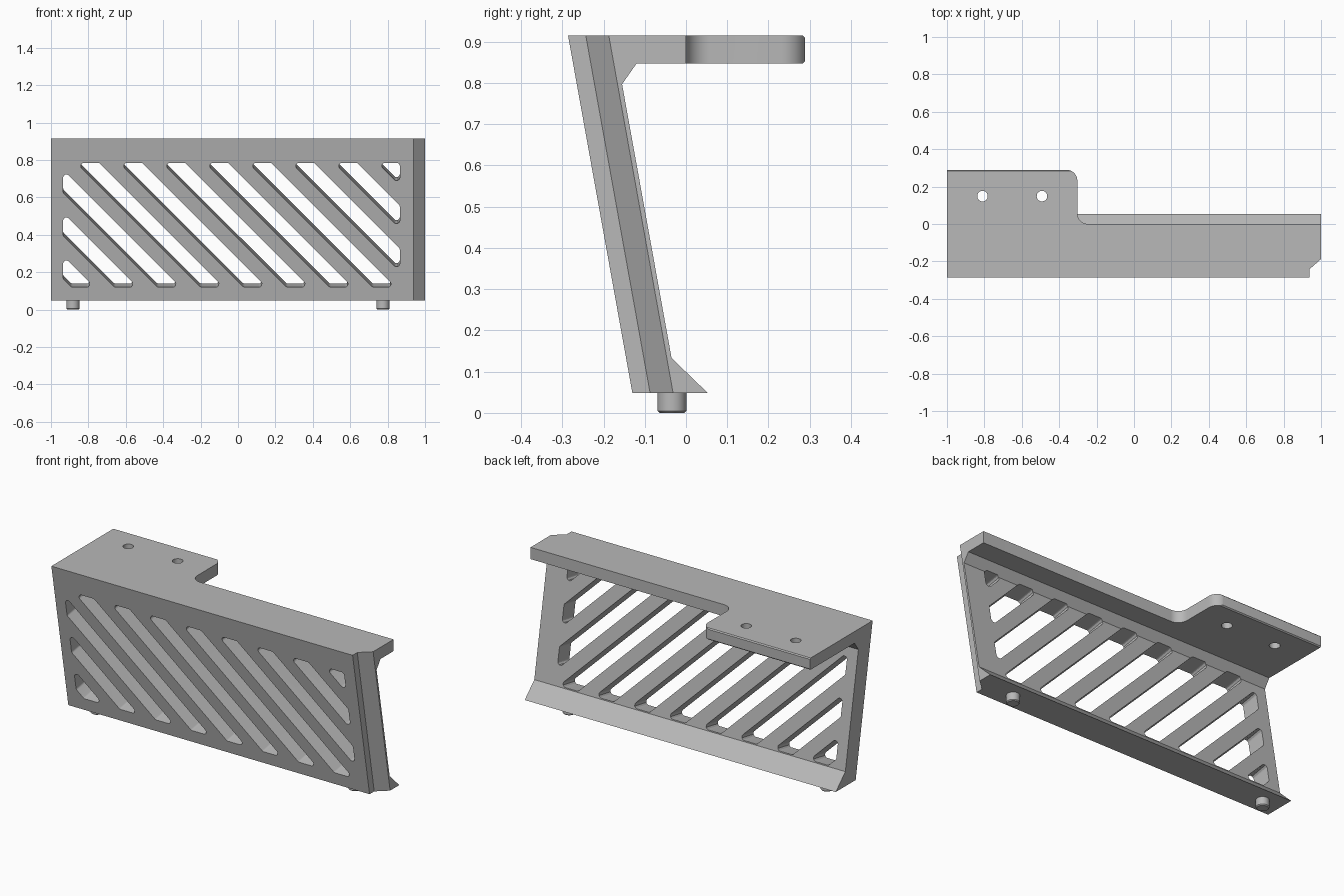
import bpy, bmesh
from math import sin, cos, atan
from mathutils import Vector

cube = bpy.data.objects.get("Cube")
if cube:
    bpy.data.objects.remove(cube)

grey = bpy.data.materials.new("satin grey")
grey.use_nodes = True
GREY = (0.48, 0.48, 0.48, 1)
grey.diffuse_color = GREY
grey.node_tree.nodes["Principled BSDF"].inputs["Base Color"].default_value = GREY

BASE, TOP = 0.048, 0.915
FRONT_LOW, FRONT_HIGH = -0.13, -0.286
SLOPE = (FRONT_HIGH - FRONT_LOW) / (TOP - BASE)
TILT = atan(-SLOPE)
INWARD = Vector((0, cos(TILT), sin(TILT)))


def front_y(z):
    return FRONT_LOW + SLOPE * (z - BASE)


def prism(bm, start, end):
    """Solid between two matching outlines."""
    a = [bm.verts.new(p) for p in start]
    b = [bm.verts.new(p) for p in end]
    bm.faces.new(a)
    bm.faces.new(b[::-1])
    for i in range(len(a)):
        j = (i + 1) % len(a)
        bm.faces.new((a[j], a[i], b[i], b[j]))


def to_object(bm, name):
    bmesh.ops.recalc_face_normals(bm, faces=bm.faces)
    mesh = bpy.data.meshes.new(name)
    bm.to_mesh(mesh)
    bm.free()
    mesh.materials.append(grey)
    obj = bpy.data.objects.new(name, mesh)
    bpy.context.collection.objects.link(obj)
    return obj


def rounded(points, radius, only=None, steps=6):
    """Outline with its corners filleted."""
    pts = [Vector(p) for p in points]
    out = []
    for i, p in enumerate(pts):
        if only is not None and i not in only:
            out.append(p)
            continue
        to_prev, to_next = pts[i - 1] - p, pts[(i + 1) % len(pts)] - p
        u, v = to_prev.normalized(), to_next.normalized()
        half = u.angle(v) / 2
        ratio = sin(half) / cos(half)
        t = min(radius / ratio, 0.48 * min(to_prev.length, to_next.length))
        if only is not None:
            t = radius / ratio
        r = t * ratio
        centre = p + (u + v).normalized() * (r / sin(half))
        first, last = p + u * t - centre, p + v * t - centre
        for k in range(steps + 1):
            out.append(centre + first.lerp(last, k / steps).normalized() * r)
    return out


def clip(points, limit, sign):
    """Keep the part of a convex outline where sign * (x + z - limit) >= 0."""
    out = []
    for i, q in enumerate(points):
        p = points[i - 1]
        dp, dq = (sign * (w[0] + w[1] - limit) for w in (p, q))
        if dp * dq < 0:
            f = dp / (dp - dq)
            out.append((p[0] + f * (q[0] - p[0]), p[1] + f * (q[1] - p[1])))
        if dq >= 0:
            out.append(q)
    return out


# Body: leaning panel, top shelf and back foot in one side profile
profile = [(FRONT_LOW, BASE), (0.053, BASE), (-0.035, 0.133), (-0.155, 0.797),
           (-0.12, 0.847), (0.283, 0.847), (0.289, 0.853), (0.289, 0.909),
           (0.283, TOP), (FRONT_HIGH, TOP)]
bm = bmesh.new()
prism(bm, [(-1, y, z) for y, z in profile], [(1, y, z) for y, z in profile])
body = to_object(bm, "slotted_panel_with_shelf")

cut = bmesh.new()

# Diagonal slots, cut square to the leaning panel
window = [(-0.935, 0.12), (0.865, 0.12), (0.865, 0.785), (-0.935, 0.785)]
for k in range(-2, 9):
    low = -0.31 + 0.23 * k
    outline = clip(clip(window, low, 1), low + 0.122, -1)
    outline = rounded(outline, 0.017)
    face = [Vector((x, front_y(z), z)) for x, z in outline]
    prism(cut, [p - INWARD * 0.05 for p in face], [p + INWARD * 0.19 for p in face])

# Shelf cut back to a narrow ledge, leaving a rounded tab
recess = rounded([(-0.303, 0), (1.1, 0), (1.1, 0.4), (-0.38, 0.4),
                  (-0.38, 0.29), (-0.303, 0.29)], 0.058, only=(0, 5), steps=10)
prism(cut, [(x, y, 0.82) for x, y in recess], [(x, y, 1) for x, y in recess])

# Stepped and chamfered front corner
notch = [(0.937, -0.1), (0.937, 0.043), (1.05, 0.143), (1.05, -0.1)]
prism(cut, [(x, front_y(-0.1) + d, -0.1) for x, d in notch],
      [(x, front_y(1.1) + d, 1.1) for x, d in notch])

# Screw holes in the tab
for x in (-0.81, -0.492):
    square = [(x + a, 0.149 + b) for a, b in
              ((-0.028, -0.028), (0.028, -0.028), (0.028, 0.028), (-0.028, 0.028))]
    ring = rounded(square, 0.0268, only=range(4))
    prism(cut, [(px, py, 0.8) for px, py in ring], [(px, py, 1) for px, py in ring])

cutter = to_object(cut, "cutter")
cutter.hide_render = True
mod = body.modifiers.new("openings", 'BOOLEAN')
mod.operation = 'DIFFERENCE'
mod.solver = 'EXACT'
mod.object = cutter
bpy.context.view_layer.objects.active = body
bpy.ops.object.modifier_apply(modifier=mod.name)
bpy.data.objects.remove(cutter)

# Locating pegs under the foot
pegs = []
for name, x in (("right_peg", -0.883), ("left_peg", 0.775)):
    bm = bmesh.new()
    bmesh.ops.create_cone(bm, cap_ends=True, segments=32, radius1=0.035,
                          radius2=0.035, depth=0.06)
    rim = [e for e in bm.edges if all(v.co.z < 0 for v in e.verts)]
    bmesh.ops.bevel(bm, geom=rim, offset=0.005, segments=1, affect='EDGES')
    bmesh.ops.translate(bm, verts=bm.verts, vec=(x, -0.034, 0.03))
    pegs.append(to_object(bm, name))

# Smooth fillets, sharp edges
bpy.ops.object.select_all(action='DESELECT')
for obj in [body] + pegs:
    obj.select_set(True)
bpy.context.view_layer.objects.active = body
bpy.ops.object.shade_smooth_by_angle(angle=0.5)
